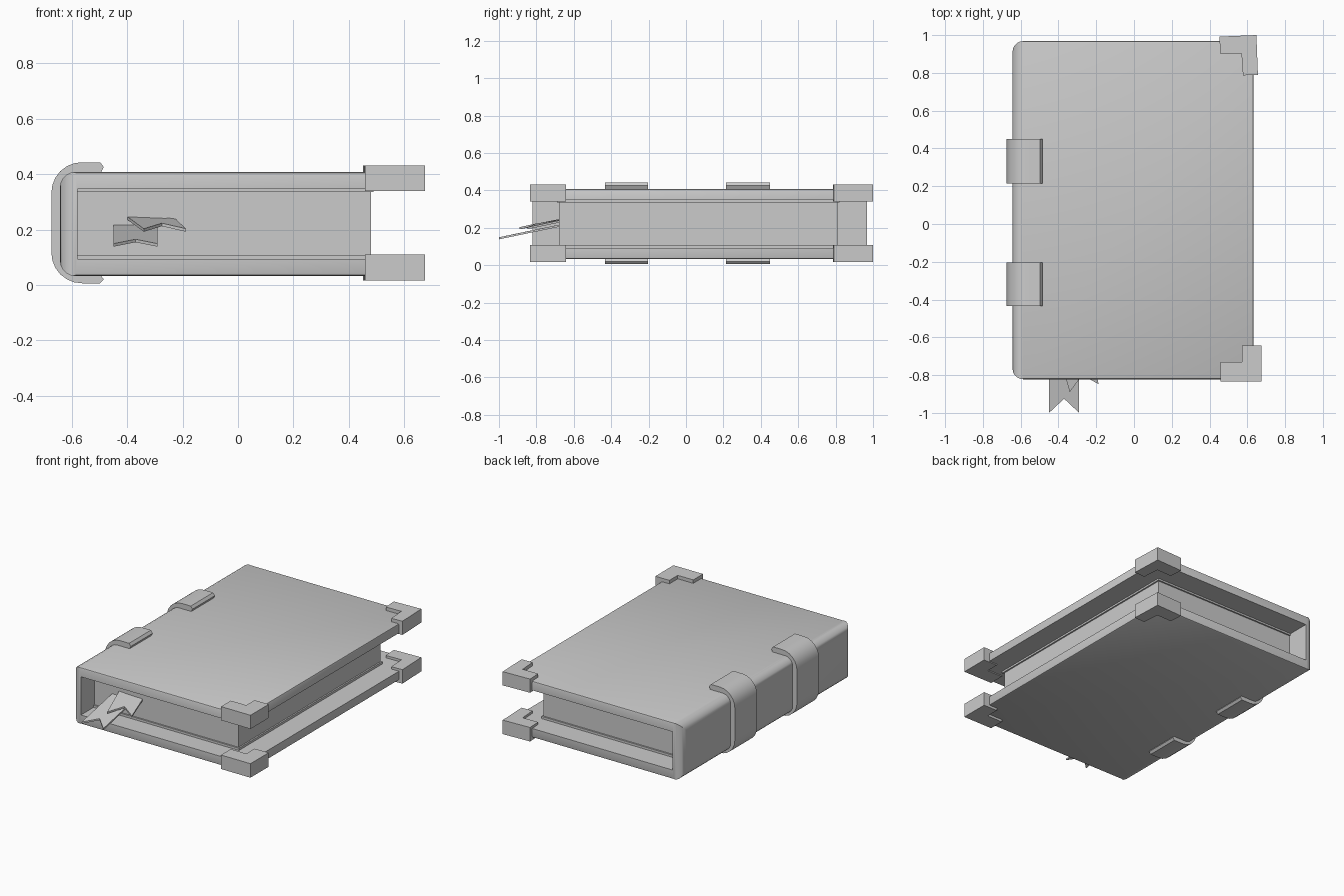
import bpy, bmesh, math
from mathutils import Vector

if "Cube" in bpy.data.objects:
    bpy.data.objects.remove(bpy.data.objects["Cube"])


def finish(name, bm, smooth=False):
    bmesh.ops.recalc_face_normals(bm, faces=bm.faces)
    me = bpy.data.meshes.new(name)
    bm.to_mesh(me)
    bm.free()
    ob = bpy.data.objects.new(name, me)
    bpy.context.collection.objects.link(ob)
    if smooth:
        bpy.ops.object.select_all(action='DESELECT')
        ob.select_set(True)
        bpy.context.view_layer.objects.active = ob
        bpy.ops.object.shade_smooth_by_angle(angle=math.radians(35))
    return ob


def box_bm(lo, hi):
    bm = bmesh.new()
    bmesh.ops.create_cube(bm, size=1)
    for v in bm.verts:
        v.co = Vector([(a + b) / 2 + c * (b - a) for a, b, c in zip(lo, hi, v.co)])
    return bm


def prism(name, pts, offset, smooth=False):
    """Closed outline of 3D points, extruded by offset."""
    bm = bmesh.new()
    f = bm.faces.new([bm.verts.new(p) for p in pts])
    r = bmesh.ops.extrude_face_region(bm, geom=[f])
    bmesh.ops.translate(bm, vec=offset,
                        verts=[g for g in r['geom'] if isinstance(g, bmesh.types.BMVert)])
    return finish(name, bm, smooth)


# Cover: rounded box, hollowed out to leave two boards and a spine
X0, X1, Y0, Y1, Z0, Z1 = -0.643, 0.632, -0.822, 0.968, 0.032, 0.408
bm = box_bm((X0, Y0, Z0), (X1, Y1, Z1))
spine = [e for e in bm.edges if all(abs(v.co.x - X0) < 1e-4 for v in e.verts)]
bmesh.ops.bevel(bm, geom=spine, offset=0.056, segments=5, profile=0.5, affect='EDGES')
rims = [e for e in bm.edges if all(v.co.x > X0 + 0.05 for v in e.verts)
        or (e.calc_length() > 1 and e.calc_face_angle(0) > 0.5)]
rims = [e for e in rims if e.calc_face_angle(0) > 0.8]
bmesh.ops.bevel(bm, geom=rims, offset=0.01, segments=2, profile=0.5, affect='EDGES')
cover = finish("cover", bm)
cutter = finish("cover_cutter", box_bm((-0.58, -1.2, 0.093), (1.0, 1.2, 0.347)))
cutter.hide_render = True
mod = cover.modifiers.new("hollow", 'BOOLEAN')
mod.operation, mod.object, mod.solver = 'DIFFERENCE', cutter, 'EXACT'
bpy.context.view_layer.objects.active = cover
bpy.ops.object.modifier_apply(modifier="hollow")
bpy.data.objects.remove(cutter)
bpy.ops.object.select_all(action='DESELECT')
cover.select_set(True)
bpy.ops.object.shade_smooth_by_angle(angle=math.radians(35))

# Page block and the end papers glued to each board
finish("pages", box_bm((-0.585, -0.68, 0.10), (0.48, 0.81, 0.34)))
for name, za, zb in (("lower_end_paper", 0.09, 0.108), ("upper_end_paper", 0.335, 0.35)):
    finish(name, box_bm((-0.585, -0.69, za), (0.49, 0.82, zb)))

# L-shaped corner guards, the rear pair slightly twisted
front_L = [(0.458, -0.833), (0.675, -0.833), (0.675, -0.642),
           (0.572, -0.642), (0.572, -0.73), (0.458, -0.73)]
back_L = [(0.452, 0.992), (0.648, 1.0), (0.656, 0.79),
          (0.577, 0.787), (0.569, 0.903), (0.457, 0.9)]
for end, outline in (("front", front_L), ("back", back_L)):
    for level, z, h in (("lower", 0.016, 0.093), ("upper", 0.34, 0.091)):
        prism(f"{end}_{level}_corner_guard", [(x, y, z) for x, y in outline], (0, 0, h))


# Spine straps: C-shaped bands wrapped around the spine
def c_curve(x, z0, z1, r, xe):
    pts = [(xe, z1)]
    for cz, start in ((z1 - r, 90), (z0 + r, 180)):
        for i in range(7):
            a = math.radians(start + 15 * i)
            pts.append((x + r + r * math.cos(a), cz + r * math.sin(a)))
    return pts + [(xe, z0)]


outer = c_curve(-0.674, 0.006, 0.443, 0.11, -0.498)
inner = c_curve(-0.64, 0.034, 0.406, 0.075, -0.495)
tip_low, tip_high = [(-0.485, 0.02)], [(-0.485, 0.426)]
section = outer + tip_low + inner[::-1] + tip_high
for name, y, w in (("front_strap", -0.433, 0.23), ("back_strap", 0.215, 0.235)):
    prism(name, [(x, y, z) for x, z in section], (0, w, 0), True)

# Swallow-tailed ribbon bookmarks hanging out of the front of the pages
prism("long_bookmark", [(-0.45, -0.64, 0.213), (-0.45, -1.0, 0.138), (-0.37, -0.925, 0.154),
                        (-0.29, -1.0, 0.138), (-0.29, -0.64, 0.213)], (0, 0, 0.011))
prism("short_bookmark", [(-0.41, -0.64, 0.243), (-0.34, -0.89, 0.192), (-0.275, -0.80, 0.212),
                         (-0.187, -0.848, 0.192), (-0.24, -0.62, 0.24)], (0, 0, 0.011))
